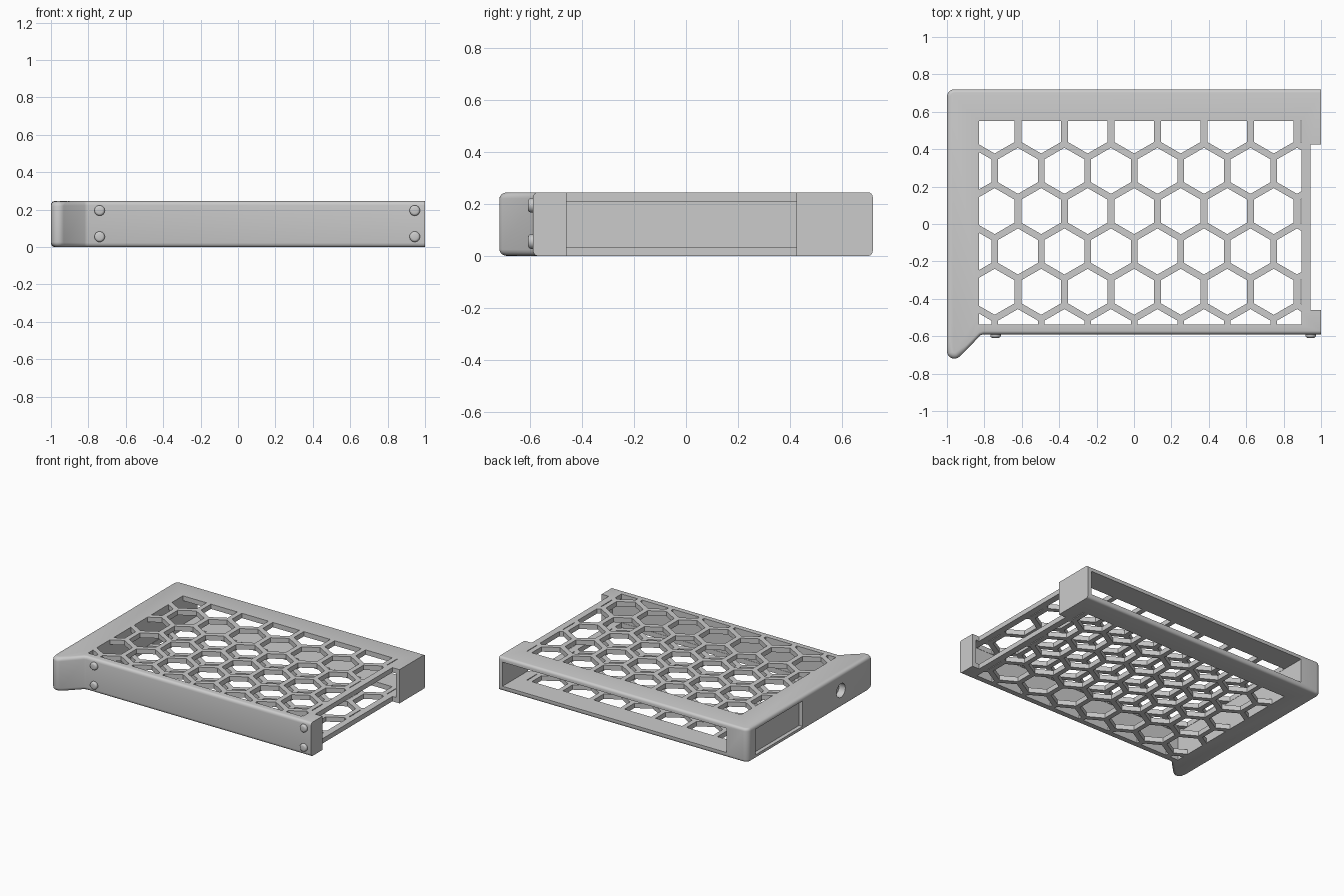
import bpy, bmesh
from math import pi, cos, sin
from mathutils import Vector

if "Cube" in bpy.data.objects:
    bpy.data.objects.remove(bpy.data.objects["Cube"])

H = 0.245


def finish(bm, name):
    bmesh.ops.recalc_face_normals(bm, faces=bm.faces[:])
    me = bpy.data.meshes.new(name)
    bm.to_mesh(me)
    bm.free()
    ob = bpy.data.objects.new(name, me)
    bpy.context.collection.objects.link(ob)
    return ob


def extrude_up(bm, height):
    res = bmesh.ops.extrude_face_region(bm, geom=bm.faces[:])
    verts = [g for g in res["geom"] if isinstance(g, bmesh.types.BMVert)]
    bmesh.ops.translate(bm, verts=verts, vec=(0, 0, height))


def box(name, lo, hi):
    bm = bmesh.new()
    bmesh.ops.create_cube(bm, size=1)
    for v in bm.verts:
        v.co = Vector([(a + b) / 2 + c * (b - a) for a, b, c in zip(lo, hi, v.co)])
    return finish(bm, name)


def arc(cx, cy, r, a0, a1, n):
    return [(cx + r * cos(a0 + (a1 - a0) * i / n), cy + r * sin(a0 + (a1 - a0) * i / n))
            for i in range(n + 1)]


def apply_modifier(ob, mod):
    bpy.ops.object.select_all(action='DESELECT')
    bpy.context.view_layer.objects.active = ob
    ob.select_set(True)
    bpy.ops.object.modifier_apply(modifier=mod.name)


def cut(ob, cutter):
    cutter.hide_render = True
    m = ob.modifiers.new("cut", 'BOOLEAN')
    m.operation = 'DIFFERENCE'
    m.solver = 'EXACT'
    m.object = cutter
    apply_modifier(ob, m)
    bpy.data.objects.remove(cutter)


# housing outline: rounded back-left corner, flared front-left tip
outline = ([(1, 0.72)] + arc(-0.96, 0.68, 0.04, pi / 2, pi, 6)
           + arc(-0.96, -0.68, 0.04, pi, 1.75 * pi, 8)
           + [(-0.82, -0.595), (-0.805, -0.59), (1, -0.59)])
bm = bmesh.new()
bm.faces.new([bm.verts.new((x, y, 0)) for x, y in outline])
extrude_up(bm, H)
housing = finish(bm, "housing")

# rounded top and bottom rims, stronger at the flare, right side left sharp
weights = housing.data.attributes.new("bevel_weight_edge", 'FLOAT', 'EDGE')
for e in housing.data.edges:
    a, b = (housing.data.vertices[i].co for i in e.vertices)
    flat = abs(a.z - b.z) < 0.01
    right = min(a.x, b.x) > 0.99
    tip = max(a.y, b.y) < -0.67
    weights.data[e.index].value = 0.0 if right or not flat else (1.0 if tip else 0.6)
bev = housing.modifiers.new("rim", 'BEVEL')
bev.limit_method = 'WEIGHT'
bev.width = 0.03
bev.segments = 4
apply_modifier(housing, bev)

# inner cavity open at the back, notch opening the right side
cut(housing, box("cavity_cutter", (-0.83, -0.54, 0.035), (0.97, 1, 0.21)))
cut(housing, box("notch_cutter", (0.943, -0.46, -0.1), (1.1, 0.425, 0.4)))

# hexagon grille through both plates, clipped to a rectangle
pitch, radius = 0.2487, 0.123
bm = bmesh.new()
for row in range(6):
    y = 0.5 - row * 0.2156
    for col in range(-1, 9):
        x = -0.745 + col * pitch + (row % 2) * pitch / 2
        bm.faces.new([bm.verts.new((px, py, -0.1))
                      for px, py in arc(x, y, radius, pi / 2, pi / 2 + 5 * pi / 3, 5)])
for co, no in (((-0.828, 0, 0), (-1, 0, 0)), ((0.895, 0, 0), (1, 0, 0)),
               ((0, -0.538, 0), (0, -1, 0)), ((0, 0.55, 0), (0, 1, 0))):
    bmesh.ops.bisect_plane(bm, geom=bm.verts[:] + bm.edges[:] + bm.faces[:],
                           plane_co=co, plane_no=no, clear_outer=True)
extrude_up(bm, 0.5)
cut(housing, finish(bm, "grille_cutter"))

# shallow window and blind round hole in the left side
cut(housing, box("window_cutter", (-1.1, 0.09, 0.03), (-0.972, 0.63, 0.215)))
bpy.ops.mesh.primitive_cylinder_add(vertices=32, radius=0.05, depth=0.2,
                                    location=(-1.05, -0.35, H / 2), rotation=(0, pi / 2, 0))
cut(housing, bpy.context.object)

bpy.ops.object.select_all(action='DESELECT')
housing.select_set(True)
bpy.context.view_layer.objects.active = housing
bpy.ops.object.shade_smooth_by_angle(angle=0.5)

# screw heads on the front
for x in (-0.74, 0.945):
    for z in (0.055, 0.195):
        bpy.ops.mesh.primitive_cylinder_add(vertices=24, radius=0.028, depth=0.03,
                                            location=(x, -0.594, z), rotation=(pi / 2, 0, 0))
        screw = bpy.context.object
        screw.name = "screw_head"
        m = screw.modifiers.new("dome", 'BEVEL')
        m.width = 0.012
        m.segments = 3
        m.limit_method = 'ANGLE'
        apply_modifier(screw, m)
        bpy.ops.object.shade_smooth_by_angle(angle=0.6)
